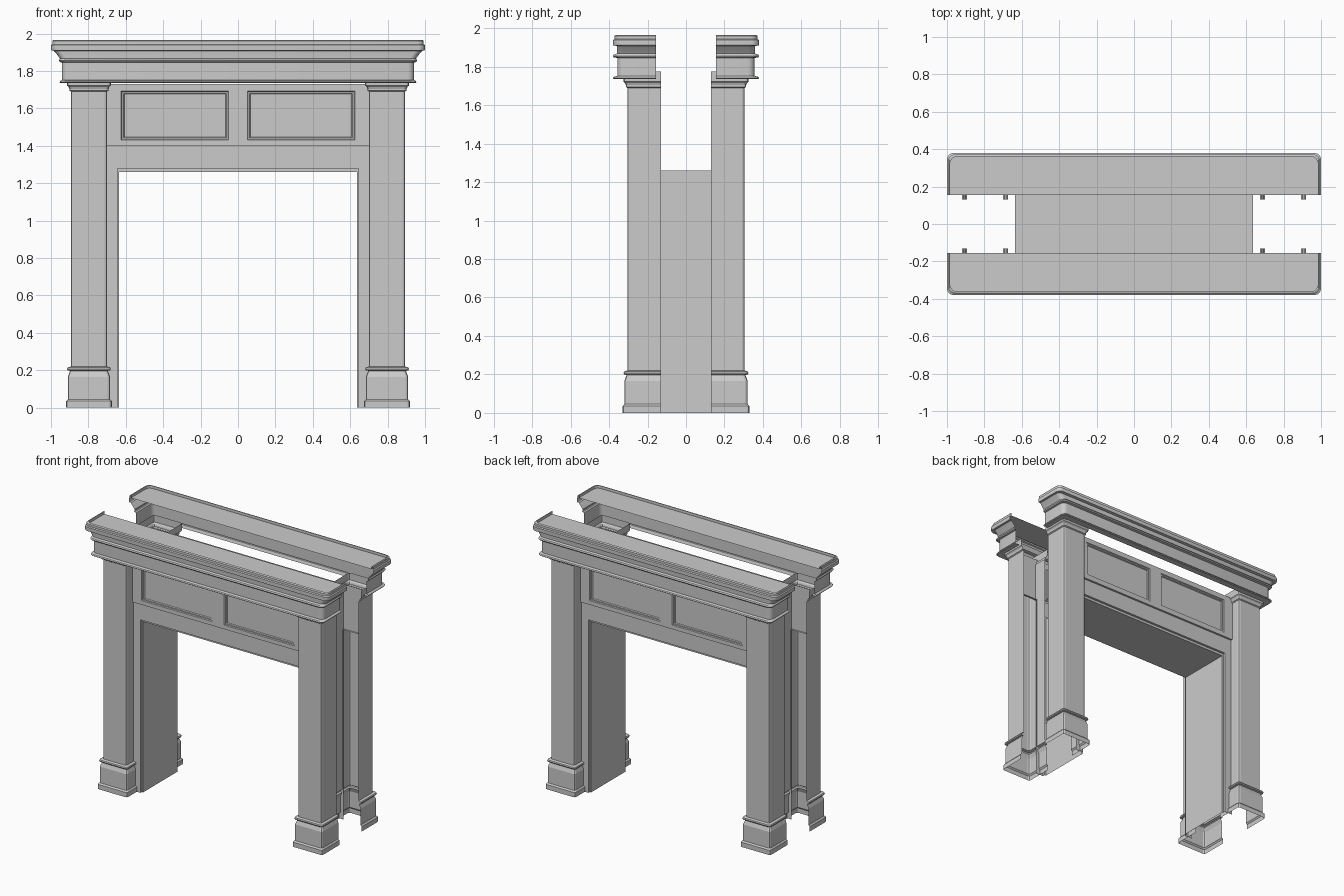
import bpy, bmesh, math

if "Cube" in bpy.data.objects:
    bpy.data.objects.remove(bpy.data.objects["Cube"])


def finish(name, bm, mirror_x=False, thickness=0, smooth=False):
    bmesh.ops.recalc_face_normals(bm, faces=bm.faces)
    mesh = bpy.data.meshes.new(name)
    bm.to_mesh(mesh)
    bm.free()
    ob = bpy.data.objects.new(name, mesh)
    bpy.context.collection.objects.link(ob)
    if thickness:
        sol = ob.modifiers.new("thickness", 'SOLIDIFY')
        sol.thickness = thickness
    mir = ob.modifiers.new("mirror", 'MIRROR')
    mir.use_axis = (mirror_x, True, False)
    if smooth:
        bpy.ops.object.select_all(action='DESELECT')
        ob.select_set(True)
        bpy.context.view_layer.objects.active = ob
        bpy.ops.object.shade_smooth_by_angle(angle=math.radians(30))
    return ob


def loft(bm, rings):
    rows = [[bm.verts.new(p) for p in ring] for ring in rings]
    for a, b in zip(rows, rows[1:]):
        for i in range(len(a) - 1):
            bm.faces.new((a[i], a[i + 1], b[i + 1], b[i]))
    return rows


def u_ring(cx, hx, yf, y_in, r, seg, z):
    """U-shaped outline open to the rear, with rounded front corners."""
    half = [(hx, y_in)]
    for i in range(seg + 1):
        t = math.pi / 2 * i / seg
        half.append((hx - r + r * math.cos(t), yf - r + r * math.sin(t)))
    left = [(cx - x, -y, z) for x, y in half]
    right = [(cx + x, -y, z) for x, y in reversed(half)]
    return left + right


# pilasters: plinth, shaft and capital in one moulded shell
profile = [(.025, 0), (.025, .035), (.016, .045), (.016, .165), (.004, .197),
           (.017, .2), (.02, .207), (.017, .215), (0, .22), (0, 1.69),
           (.008, 1.695), (.008, 1.705), (.012, 1.715), (.02, 1.722), (.02, 1.775)]
bm = bmesh.new()
loft(bm, [u_ring(.797, .097 + o, .305 + o, .13, .014, 2, z) for o, z in profile])
finish("pilaster", bm, mirror_x=True)

# cornice: moulding deeper at the ends than at the front, with a sunken top
profile = [(.915, .33, 1.735), (.95, .375, 1.735), (.954, .38, 1.74), (.95, .375, 1.747),
           (.942, .357, 1.752), (.942, .357, 1.845), (.953, .375, 1.848),
           (.957, .38, 1.855), (.953, .375, 1.863), (.953, .358, 1.868),
           (.965, .358, 1.885), (.985, .358, 1.908), (.997, .38, 1.91), (1, .38, 1.915),
           (1, .38, 1.938), (.993, .372, 1.943), (.993, .372, 1.96),
           (.988, .365, 1.965), (.983, .36, 1.965), (.983, .36, 1.945)]
bm = bmesh.new()
rows = loft(bm, [u_ring(0, x, y, .155, .035, 4, z) for x, y, z in profile])
bm.faces.new(rows[-1])
finish("cornice", bm, smooth=True)

# panelled frieze board with two recessed panels
xs = [-.87, -.625, -.05, .05, .625, .87]
zs = [1.4, 1.43, 1.693, 1.73]
bm = bmesh.new()
loft(bm, [[(x, -.232, z) for x in xs] for z in zs])
bm.normal_update()
panels = [f for f in bm.faces if abs(f.calc_center_median().z - 1.5615) < .02
          and .2 < abs(f.calc_center_median().x) < .5]
for thick, depth in ((.006, -.006), (.012, 0), (.006, -.007)):
    bmesh.ops.inset_individual(bm, faces=panels, thickness=thick, depth=depth)
finish("panel_board", bm)

# opening: inner lining, small step, then flat jambs and lintel
steps = [(0, 0, 0), (0, 0, .2), (.01, .018, .2), (.01, .018, .217), (.075, .145, .217)]
bm = bmesh.new()
loft(bm, [[(-.635 - ox, -y, 0), (-.635 - ox, -y, 1.26 + oz),
           (.635 + ox, -y, 1.26 + oz), (.635 + ox, -y, 0)] for ox, oz, y in steps])
finish("opening_surround", bm)

# small ledge closing the board onto the lintel
bm = bmesh.new()
loft(bm, [[(-.87, y, 1.4), (.87, y, 1.4)] for y in (-.232, -.217)])
finish("board_ledge", bm)
